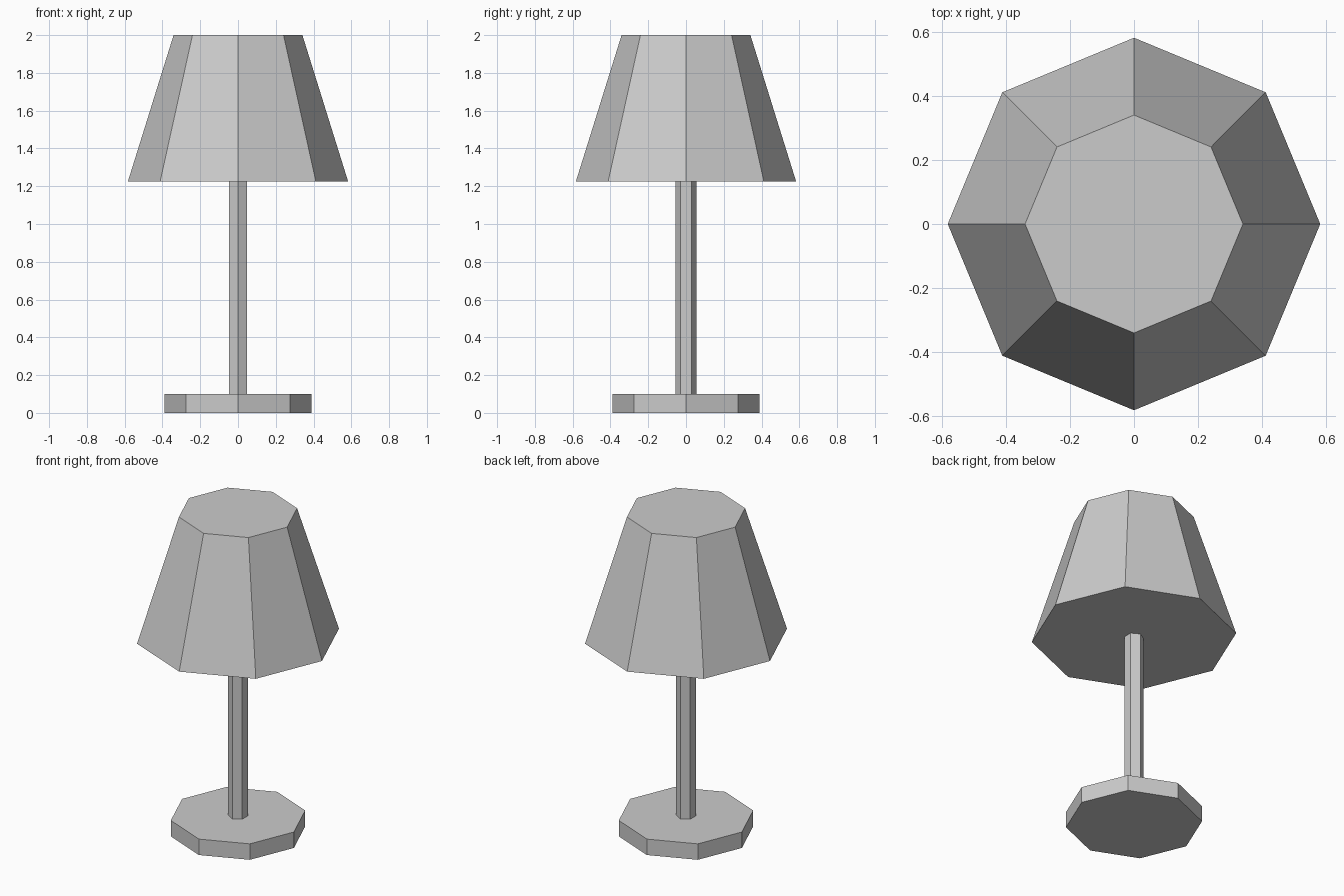
import bpy

if "Cube" in bpy.data.objects:
    bpy.data.objects.remove(bpy.data.objects["Cube"])

grey = bpy.data.materials.new("light_grey")
grey.diffuse_color = (0.6, 0.6, 0.6, 1)
grey.use_nodes = True
grey.node_tree.nodes["Principled BSDF"].inputs["Base Color"].default_value = grey.diffuse_color


def frustum(name, sides, r_bottom, r_top, z0, z1):
    """Flat-faced capped prism or taper between two heights."""
    bpy.ops.mesh.primitive_cone_add(
        vertices=sides, radius1=r_bottom, radius2=r_top,
        depth=z1 - z0, location=(0, 0, (z0 + z1) / 2))
    ob = bpy.context.object
    ob.name = name
    ob.data.materials.append(grey)
    return ob


# Octagonal foot
frustum("base", 8, 0.388, 0.388, 0.0, 0.1)
# Hexagonal stem
frustum("pole", 6, 0.056, 0.056, 0.1, 1.225)
# Tapered octagonal shade, closed at both ends
frustum("lampshade", 8, 0.583, 0.341, 1.225, 2.0)
